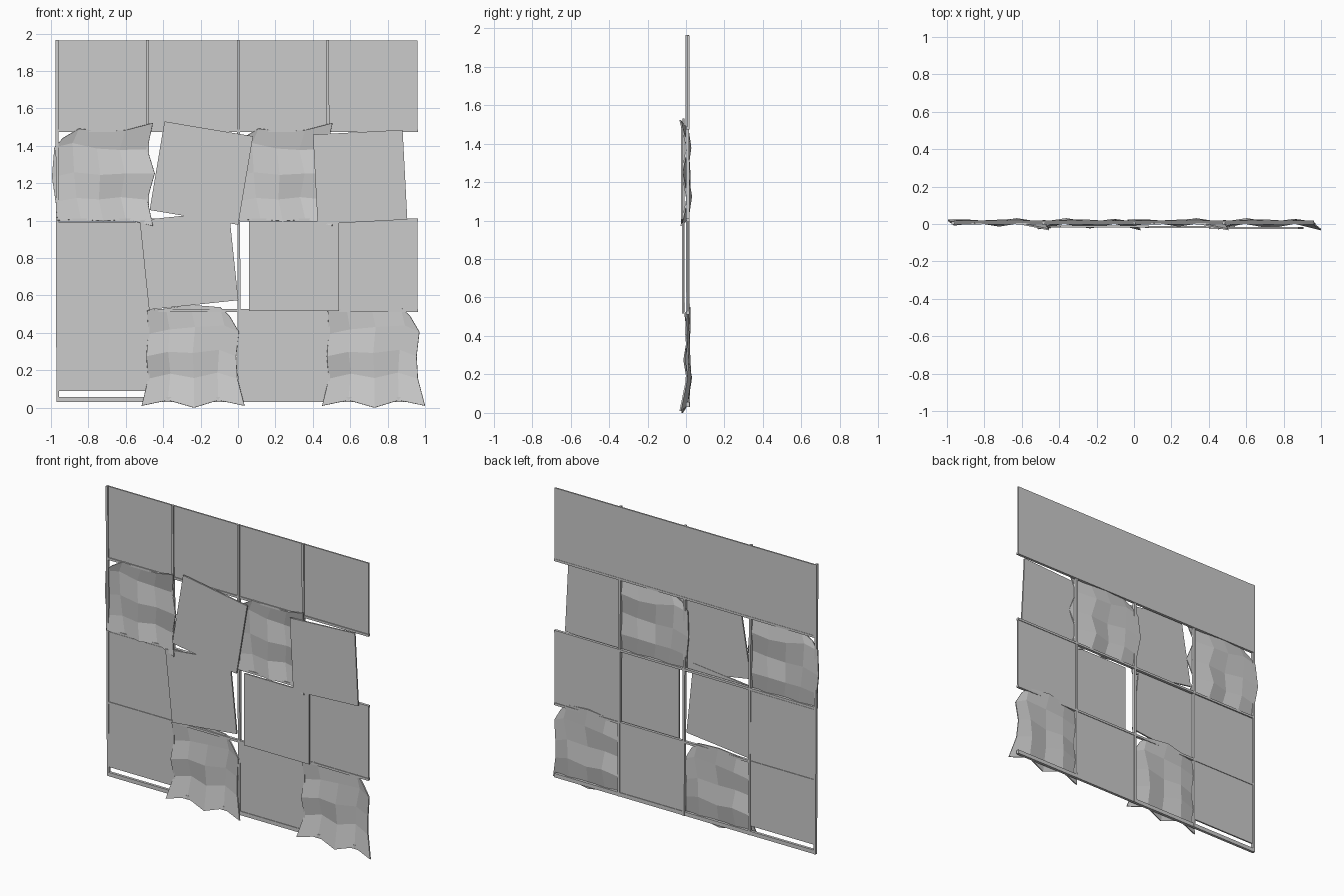
import bpy, bmesh, math
from mathutils import Matrix

if "Cube" in bpy.data.objects:
    bpy.data.objects.remove(bpy.data.objects["Cube"])

S = 0.48      # tile size
T = 0.010     # tile thickness


def box(name, cx, cy, cz, sx, sy, sz, rot=0.0, lean=0.0):
    """Box with a turn in the wall plane and a small lean out of it."""
    bm = bmesh.new()
    bmesh.ops.create_cube(bm, size=1)
    bmesh.ops.scale(bm, vec=(sx, sy, sz), verts=bm.verts)
    m = (Matrix.Translation((cx, cy, cz))
         @ Matrix.Rotation(math.radians(lean), 4, 'X')
         @ Matrix.Rotation(math.radians(-rot), 4, 'Y'))
    bm.transform(m)
    return finish(name, bm)


def finish(name, bm):
    bmesh.ops.recalc_face_normals(bm, faces=bm.faces)
    me = bpy.data.meshes.new(name)
    bm.to_mesh(me)
    bm.free()
    ob = bpy.data.objects.new(name, me)
    bpy.context.collection.objects.link(ob)
    return ob


# Warped tile outline, counter-clockwise side by side (x, z), and edge depth y
BOTTOM = [(-.27, -.265, -.025), (-.13, -.235, .005), (.01, -.275, -.02), (.14, -.235, .005), (.28, -.265, -.03)]
TOP = [(-.24, .245, -.005), (-.14, .255, .01), (-.01, .275, .02), (.15, .262, .01), (.20, .215, .0)]
LEFT = [BOTTOM[0], (-.235, -.12, .01), (-.245, .0, -.01), (-.235, .12, .01), TOP[0]]
RIGHT = [BOTTOM[4], (.242, -.12, .0), (.235, .0, .01), (.25, .13, .0), TOP[4]]


def warped_tile(name, cx, cz, turn):
    """4 x 4 crumpled sheet filled between four edge lines, with thickness."""
    bm = bmesh.new()
    grid = []
    for j in range(5):
        row = []
        for i in range(5):
            u, v = i / 4, j / 4
            p = []
            for k in range(3):
                c = ((1 - u) * (1 - v) * BOTTOM[0][k] + u * (1 - v) * BOTTOM[4][k]
                     + (1 - u) * v * TOP[0][k] + u * v * TOP[4][k])
                p.append((1 - v) * BOTTOM[i][k] + v * TOP[i][k]
                         + (1 - u) * LEFT[j][k] + u * RIGHT[j][k] - c)
            bulge = -0.014 * math.sin(math.pi * u) * math.sin(math.pi * v)
            row.append(bm.verts.new((p[0], p[2] + bulge, p[1])))
        grid.append(row)
    for j in range(4):
        for i in range(4):
            bm.faces.new((grid[j][i], grid[j][i + 1], grid[j + 1][i + 1], grid[j + 1][i]))
    bm.transform(Matrix.Translation((cx, 0, cz))
                 @ Matrix.Rotation(math.radians(-turn), 4, 'Y'))
    ob = finish(name, bm)
    mod = ob.modifiers.new("thickness", 'SOLIDIFY')
    mod.thickness = 0.008
    mod.offset = 0
    return ob


# Lattice behind the tiles: four uprights and four rails, open at top and right
for i, x in enumerate((-.966, -.482, .004, .482)):
    box(f"upright_bar_{i}", x, .009, .997, .015, .018, 1.935, rot=.15, lean=.2)
for i, z in enumerate((.043, .519, 1.004, 1.481)):
    box(f"rail_bar_{i}", 0, .010, z, 1.925, .018, .015 if i else .026)

# Flat tiles: x, z, depth y, turn in degrees
flat = [(-.72 + .48 * i, 1.722, .012, 0) for i in range(4)]
flat += [
    (-.196, 1.254, -.014, -9.5),   # knocked askew
    (.653, 1.233, -.021, 3),
    (-.72, .753, .010, 0),
    (-.262, .788, -.012, 6),
    (.30, .757, -.016, 0),         # slid sideways
    (.72, .757, .010, 0),
    (-.718, .33, .010, 0),         # slid upward
    (.24, .277, .010, 0),
]
for i, (x, z, y, r) in enumerate(flat):
    box(f"flat_tile_{i}", x, y, z, S, T, S, rot=r)

# Warped tiles
for i, (x, z, r) in enumerate([(-.72, 1.242, 90), (.24, 1.242, 90),
                               (-.245, .275, 0), (.72, .275, 0)]):
    warped_tile(f"warped_tile_{i}", x, z, r)
